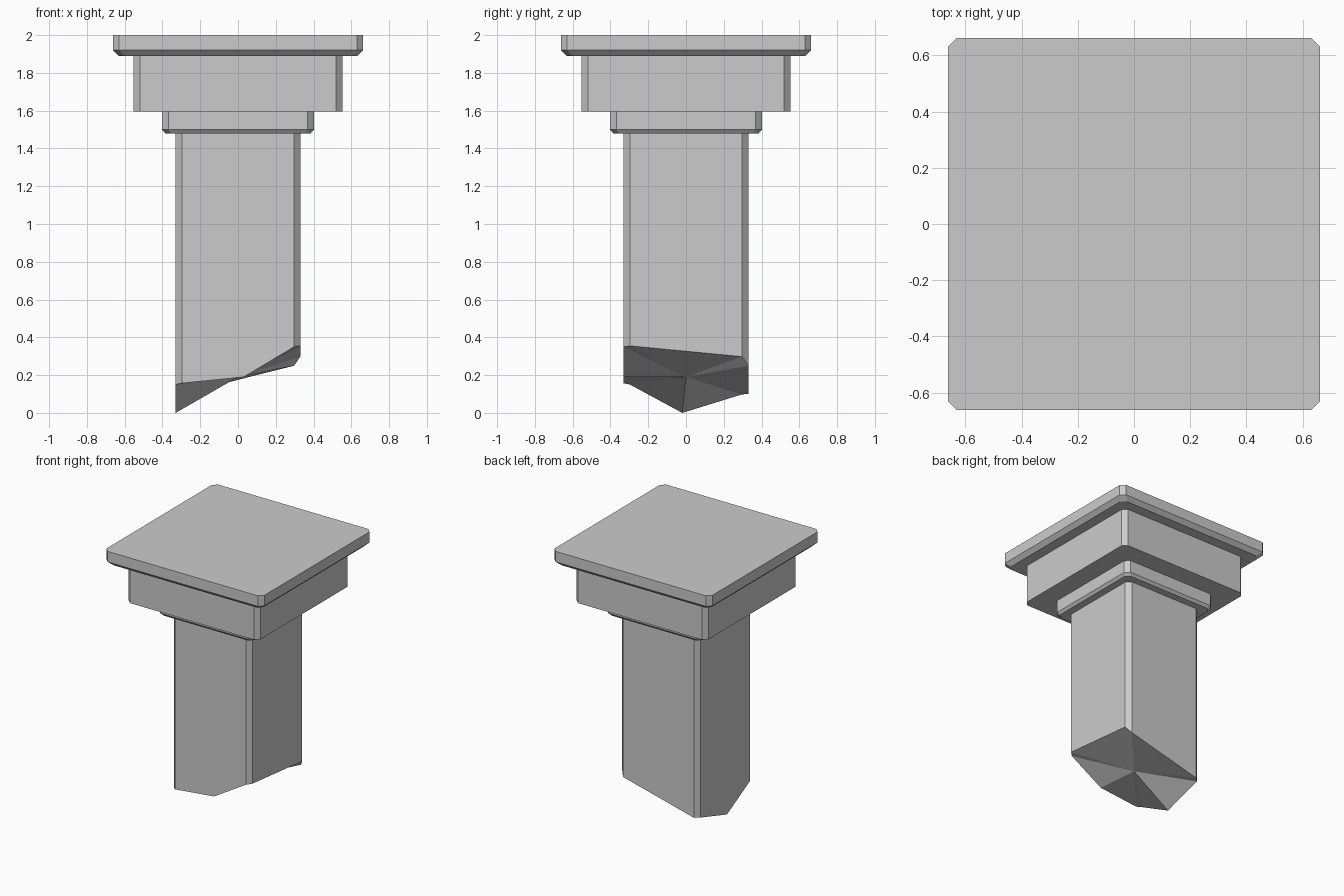
import bpy, bmesh

if "Cube" in bpy.data.objects:
    bpy.data.objects.remove(bpy.data.objects["Cube"])

CH = 0.033  # corner chamfer


def ring(h, c=CH):
    """Square outline with clipped corners, counter-clockwise from front left."""
    k = h - c
    return [(-k, -h), (k, -h), (h, -k), (h, k), (k, h), (-k, h), (-h, k), (-h, -k)]


def finish(name, bm):
    bmesh.ops.recalc_face_normals(bm, faces=bm.faces)
    mesh = bpy.data.meshes.new(name)
    bm.to_mesh(mesh)
    bm.free()
    ob = bpy.data.objects.new(name, mesh)
    bpy.context.collection.objects.link(ob)
    return ob


def bridge(bm, a, b):
    for i in range(len(a)):
        j = (i + 1) % len(a)
        bm.faces.new((a[i], a[j], b[j], b[i]))


def stack(name, levels):
    """Clipped square block through (half width, z) levels."""
    bm = bmesh.new()
    rings = [[bm.verts.new((x, y, z)) for x, y in ring(h)] for h, z in levels]
    for a, b in zip(rings, rings[1:]):
        bridge(bm, a, b)
    bm.faces.new(rings[0][::-1])
    bm.faces.new(rings[-1])
    return finish(name, bm)


# Capital: collar, block and top slab
stack("collar", [(0.385, 1.48), (0.402, 1.50), (0.402, 1.595)])
stack("capital_block", [(0.553, 1.595), (0.553, 1.89)])
stack("top_slab", [(0.632, 1.89), (0.663, 1.92), (0.663, 2.0)])

# Broken shaft: outline with extra points on the front and left sides
outline = ring(0.33)
outline.insert(1, (0.03, -0.33))
outline.append((-0.33, -0.02))
# order: front left, front mid, front right x2, back right x2, back left x2, left front, left mid
outline[-2], outline[-1] = outline[-1], outline[-2]
heights = [0.157, 0.19, 0.35, 0.355, 0.298, 0.25, 0.10, 0.098, 0.0, 0.15]
bm = bmesh.new()
low = [bm.verts.new((x, y, z)) for (x, y), z in zip(outline, heights)]
top = [bm.verts.new((x, y, 1.48)) for x, y in outline]
bridge(bm, low, top)
bm.faces.new(top)

# Jagged break fanned around a centre point
centre = bm.verts.new((0, 0, 0.19))
for i in range(len(low)):
    bm.faces.new((low[(i + 1) % len(low)], low[i], centre))
finish("broken_shaft", bm)
